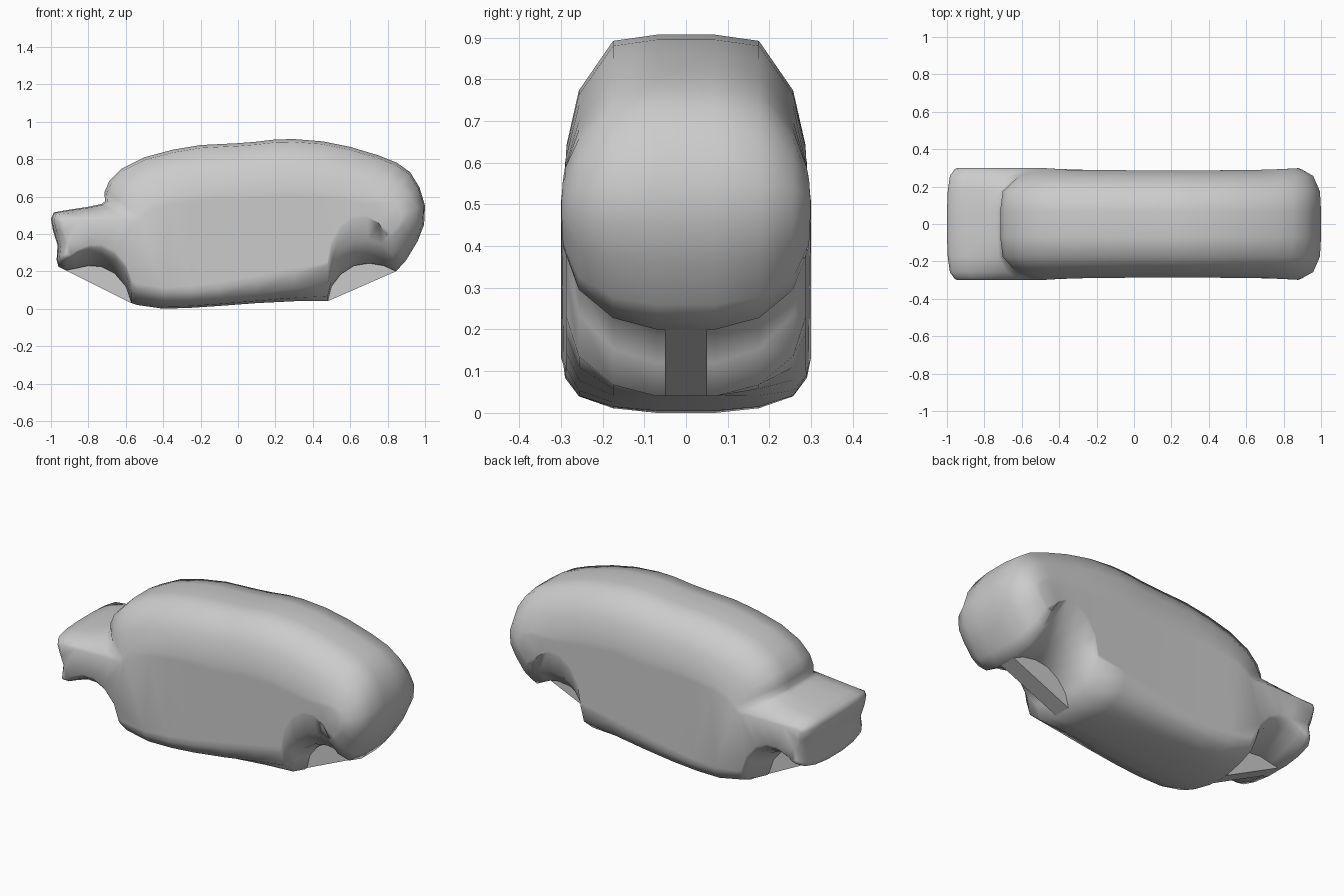
import bpy, bmesh
from mathutils import Vector

cube = bpy.data.objects.get("Cube")
if cube:
    bpy.data.objects.remove(cube, do_unlink=True)

grey = bpy.data.materials.new("body grey")
grey.use_nodes = True
colour = (0.6, 0.6, 0.6, 1)
grey.diffuse_color = colour
grey.node_tree.nodes["Principled BSDF"].inputs["Base Color"].default_value = colour

# Side outline, clockwise, split into zones
cabin = [(-.71, .575), (-.715, .62), (-.69, .68), (-.62, .75), (-.5, .81), (-.35, .85),
         (-.2, .875), (0, .885), (.1, .893), (.2, .905), (.3, .907), (.45, .895),
         (.6, .865), (.75, .82), (.85, .78), (.92, .73)]
nose = [(.97, .65), (1, .55), (.995, .45)]
chin = [(.96, .36), (.9, .26)]
front_arch = [(.845, .2), (.78, .23), (.7, .243), (.62, .23), (.55, .185), (.5, .12), (.48, .04)]
floor = [(.3, .04), (.1, .03), (-.1, .015), (-.25, .005), (-.4, 0), (-.54, .02)]
rear_arch = [(-.57, .03), (-.6, .12), (-.66, .19), (-.73, .225), (-.8, .23), (-.87, .215), (-.92, .205)]
tail = [(-.96, .225), (-.97, .26), (-.965, .34), (-.99, .42), (-1, .48), (-.985, .515),
        (-.9, .53), (-.8, .545), (-.73, .56)]

# Half widths of the layers, and how far each zone moves inward at each of them;
# the arches rise straight up instead of along their normals
half_widths = (.07, .175, .257, .29, .3)
rounding = [
    (cabin, (0, .015, .135, .27, .31), False),
    (nose, (0, .005, .03, .08, .11), False),
    (chin, (0, .02, .07, .15, .17), False),
    (front_arch, (0, .035, .13, .26, .28), True),
    (floor, (0, .01, .035, .08, .11), False),
    (rear_arch, (0, .03, .07, .1, .12), True),
    (tail, (0, .005, .02, .05, .07), False),
]


def blend(values, times):
    """Average each value with its neighbours around the loop."""
    for _ in range(times):
        n = len(values)
        values = [(values[i - 1] + values[i] * 2 + values[(i + 1) % n]) / 4 for i in range(n)]
    return values


def layer_outline(level):
    points = [Vector(p) for zone, _, _ in rounding for p in zone]
    moves = [(insets[level], lift) for zone, insets, lift in rounding for _ in zone]
    n = len(points)
    shifts = []
    for i, (depth, lift) in enumerate(moves):
        t = (points[(i + 1) % n] - points[i]).normalized() + (points[i] - points[i - 1]).normalized()
        t.normalize()
        inward = Vector((0, 1)) if lift else Vector((t.y, -t.x))
        shifts.append(inward * depth)
    return [p + s for p, s in zip(points, blend(shifts, 2 * level))]


def flank_limit(x):
    """The flanks are slightly narrower amidships."""
    return .287 + .013 * min(1, abs(x - .2) / .7) ** 4


def finish(bm, name):
    bmesh.ops.recalc_face_normals(bm, faces=bm.faces)
    mesh = bpy.data.meshes.new(name)
    bm.to_mesh(mesh)
    bm.free()
    mesh.materials.append(grey)
    obj = bpy.data.objects.new(name, mesh)
    bpy.context.collection.objects.link(obj)
    return obj


# Body shell, lofted from one flank to the other
bm = bmesh.new()
levels = [(-1, k) for k in reversed(range(len(half_widths)))]
levels += [(1, k) for k in range(len(half_widths))]
rings = []
for side, k in levels:
    rings.append([bm.verts.new((p.x, side * min(half_widths[k], flank_limit(p.x)), p.y))
                  for p in layer_outline(k)])
for a, b in zip(rings, rings[1:]):
    for i in range(len(a)):
        bm.faces.new((a[i - 1], a[i], b[i], b[i - 1]))
for ring in (rings[0], rings[-1]):
    rim = [bm.edges.get((ring[i - 1], ring[i])) for i in range(len(ring))]
    bmesh.ops.triangle_fill(bm, edges=rim, use_beauty=True, normal=(0, 1, 0))
body = finish(bm, "body_shell")
for face in body.data.polygons:
    face.use_smooth = True


# Flat centre webs that close the wheel arches
def web(name, outline):
    bm = bmesh.new()
    left, right = [[bm.verts.new((x, y, z)) for x, z in outline] for y in (.05, -.05)]
    bm.faces.new(left)
    bm.faces.new(right)
    for i in range(len(outline)):
        bm.faces.new((left[i - 1], left[i], right[i], right[i - 1]))
    finish(bm, name)


web("front_arch_web", front_arch)
web("rear_arch_web", rear_arch + tail[:1])
